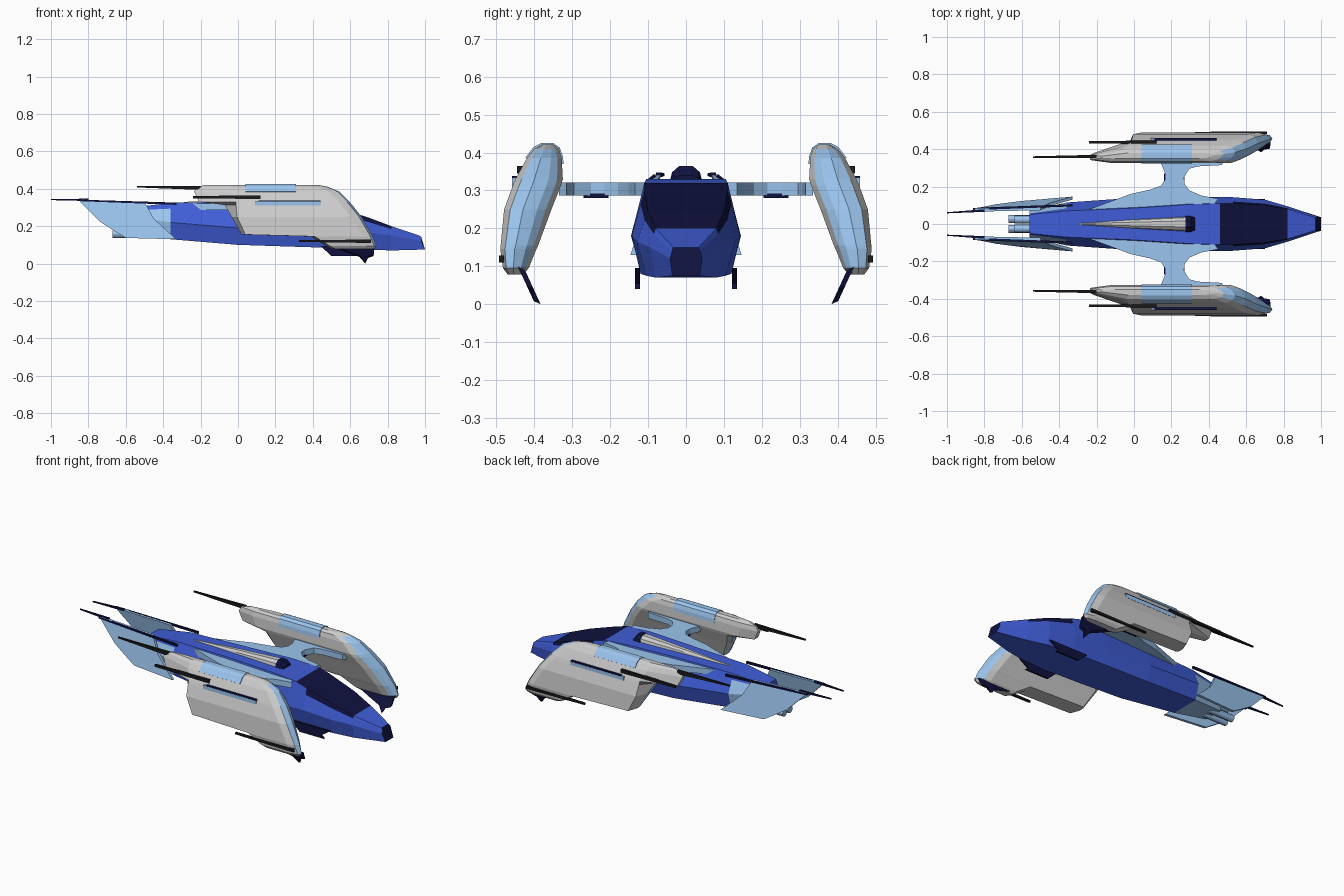
import bpy, bmesh
from mathutils import Vector

if "Cube" in bpy.data.objects:
    bpy.data.objects.remove(bpy.data.objects["Cube"])


def material(name, rgb):
    m = bpy.data.materials.new(name)
    m.diffuse_color = (*rgb, 1)
    m.use_nodes = True
    m.node_tree.nodes["Principled BSDF"].inputs["Base Color"].default_value = m.diffuse_color
    return m


BLUE = material("blue", (0.05, 0.11, 0.68))
NAVY = material("navy", (0.005, 0.006, 0.05))
SKY = material("sky", (0.33, 0.56, 0.86))
WHITE = material("white", (0.78, 0.78, 0.80))
BLACK = material("black", (0.01, 0.01, 0.012))


def build(name, verts, faces, mats, mirror=True):
    me = bpy.data.meshes.new(name)
    me.from_pydata(verts, [], faces)
    bm = bmesh.new()
    bm.from_mesh(me)
    bmesh.ops.recalc_face_normals(bm, faces=bm.faces)
    bm.to_mesh(me)
    bm.free()
    ob = bpy.data.objects.new(name, me)
    bpy.context.collection.objects.link(ob)
    for m in mats:
        me.materials.append(m)
    if mirror:
        mod = ob.modifiers.new("mirror", "MIRROR")
        mod.use_axis = (False, True, False)
    return ob


def loft(name, rings, mats, mirror=True):
    """Skin closed rings; side face (i, j) has index i * n + j, then two caps."""
    n = len(rings[0])
    verts = [v for r in rings for v in r]
    faces = [(i * n + j, i * n + (j + 1) % n, (i + 1) * n + (j + 1) % n, (i + 1) * n + j)
             for i in range(len(rings) - 1) for j in range(n)]
    faces += [tuple(range(n)), tuple(range(len(verts) - n, len(verts)))]
    return build(name, verts, faces, mats, mirror)


def prism(name, pts, offset, mat, mirror=True):
    a = [Vector(p) for p in pts]
    return loft(name, [a, [p + Vector(offset) for p in a]], [mat], mirror)


def bar(name, a, b, ra, rb, mat, mirror=True):
    """Square tapered bar running along x; radii are (y, z) half sizes."""
    corners = ((-1, -1), (1, -1), (1, 1), (-1, 1))
    return loft(name, [[(p[0], p[1] + s * r[0], p[2] + t * r[1]) for s, t in corners]
                       for p, r in ((a, ra), (b, rb))], [mat], mirror)


# Hull: x, top half width and z, widest half width and z, bottom half width and z
sections = [
    (-.56, .05, .30, .07, .25, .06, .15),
    (-.36, .07, .325, .115, .22, .09, .13),
    (0, .085, .33, .14, .19, .115, .10),
    (.30, .105, .33, .145, .18, .12, .09),
    (.46, .11, .32, .144, .18, .12, .085),
    (.53, .11, .30, .143, .18, .12, .08),
    (.70, .10, .245, .13, .165, .105, .075),
    (.82, .08, .20, .095, .15, .08, .07),
    (.98, .034, .15, .042, .12, .036, .075)]
rings = []
for x, wt, zt, wm, zm, wb, zb in sections:
    tip = .02 if x > .9 else 0
    half = [(wt, zt, -tip / 2), (wt + (wm - wt) * .3, zt + (zm - zt) * .3, 0),
            (wm, zm, 0), (wb, zb, tip)]
    rings.append([(x + d, y, z) for y, z, d in half] +
                 [(x + d, -y, z) for y, z, d in reversed(half)])
hull = loft("hull", rings, [BLUE, NAVY, SKY], False)
polys = hull.data.polygons
for i, j in [(4, 7)] + [(i, j) for i in (5, 6) for j in (0, 6, 7)]:
    polys[i * 8 + j].material_index = 1      # canopy glass
for j in range(1, 6):
    polys[j].material_index = 2              # tail wrap
polys[len(polys) - 1].material_index = 1     # nose cap

# Dorsal ridge and its dark intake
arc = [(-1, -.1), (-.85, .55), (-.4, 1), (.4, 1), (.85, .55), (1, -.1)]
loft("dorsal_ridge", [[(x, y * w, z + t * h) for y, t in arc]
     for x, w, z, h in ((-.29, .004, .323, .006), (0, .025, .328, .02),
                        (.28, .04, .33, .033))], [WHITE], False)
loft("dorsal_intake", [[(x, y * w, .328 + t * h) for y, t in arc]
     for x, w, h in ((.275, .043, .037), (.305, .043, .037), (.325, .036, .012))],
     [NAVY], False)

# Wings with curved edges
wing = [(-.29, .06), (-.14, .115), (-.02, .16), (.09, .185), (.145, .205), (.165, .235),
        (.165, .275), (.14, .335), (.48, .335), (.47, .315), (.34, .308), (.295, .295),
        (.268, .25), (.27, .215), (.295, .18), (.36, .152), (.45, .135), (.40, .06)]
prism("wing", [(x, y, .287) for x, y in wing], (0, 0, .034), SKY)
prism("wing_pod", [(.16, .205, .28), (.27, .205, .28), (.27, .27, .28), (.16, .27, .28)],
      (0, 0, .012), NAVY)

# Nacelles: z, rear x, front x, inner y, outer y, rear chamfer length
levels = [(.078, .50, .72, .43, .47, .02), (.095, .47, .735, .415, .483, .02),
          (.145, .39, .715, .395, .49, .02), (.155, .02, .71, .39, .489, .02),
          (.25, -.035, .655, .355, .48, .03), (.313, -.07, .605, .33, .457, .06),
          (.33, -.21, .59, .325, .45, .2), (.385, -.235, .535, .328, .42, .2),
          (.41, -.22, .475, .335, .40, .18), (.421, -.17, .42, .35, .38, .14)]
rings = []
for z, xb, xf, yi, yo, c in levels:
    w = yo - yi
    rings.append([(xb, yi + w * .15, z), (xb, yi + w * .45, z), (xb + c, yo, z),
                  (xf - .05, yo, z), (xf - .008, yo - w * .13, z), (xf + .006, yo - w * .4, z),
                  (xf - .012, yi + w * .3, z), (xf - .035, yi + w * .12, z),
                  (xf - .075, yi, z), (xb + c * .5, yi, z)])
nacelle = loft("nacelle", rings, [WHITE, SKY, BLACK])
for i in range(1, 8):
    for j in (4, 5, 6):
        nacelle.data.polygons[i * 10 + j].material_index = 1   # front glazing
for i in range(3, 5):
    nacelle.data.polygons[i * 10].material_index = 1           # rear exhaust

# Panel wrapped over each nacelle's top
saddle = [(.323, .37), (.325, .39), (.333, .413), (.35, .425), (.382, .425),
          (.403, .414), (.424, .386), (.40, .37)]
prism("nacelle_panel", [(.04, y, z) for y, z in saddle], (.27, 0, 0), SKY)

# Slot, rods and spikes on the nacelles
bar("nacelle_slot", (.09, .451, .322), (.44, .451, .322), (.008, .011), (.008, .011), SKY)
bar("slot_shadow", (.11, .45, .334), (.44, .45, .334), (.009, .004), (.009, .004), NAVY)
bar("rear_rod", (-.24, .437, .355), (.12, .437, .355), (.007, .006), (.009, .01), BLACK)
bar("front_rod", (.325, .487, .121), (.71, .487, .119), (.006, .005), (.007, .009), BLACK)
bar("rear_spike", (-.54, .358, .411), (-.2, .362, .405), (.004, .004), (.008, .011), BLACK)

# Hooked blades below the nacelles and the hull
hook = [(.50, .09), (.73, .09), (.725, .04), (.695, .03), (.68, 0), (.65, .035), (.58, .06)]
prism("nacelle_hook", [(x, .425 - (.09 - z) * .46, z) for x, z in hook], (0, .018, .008), NAVY)
blade = [(.44, .095), (.50, .04), (.66, .04), (.64, .055), (.70, .095)]
prism("hull_blade", [(x, .122, z) for x, z in blade], (0, .012, 0), NAVY)

# Tail fins leaning outward, trimmed with dark strips and spikes
fin = [(-.85, .342), (-.50, .33), (-.45, .24), (-.33, .13), (-.60, .137), (-.67, .18),
       (-.74, .225), (-.84, .325)]
prism("tail_fin", [(x, .066 + (.342 - z) * .2 + max(0, x + .55) * .1, z) for x, z in fin],
      (0, .016, 0), SKY)
bar("fin_strip", (-.86, .08, .338), (-.33, .1, .32), (.006, .004), (.006, .006), NAVY)
bar("tail_spike", (-1, .06, .342), (-.80, .072, .341), (.003, .003), (.007, .006), NAVY)

# Engine tubes
for k, (y, z, x0) in enumerate(((.026, .157, -.67), (.024, .205, -.64))):
    bpy.ops.mesh.primitive_cylinder_add(vertices=12, radius=.021, depth=.16,
                                        location=(0, 0, 0), rotation=(0, 1.5708, 0))
    tube = bpy.context.object
    bpy.ops.object.transform_apply(location=True, rotation=True, scale=True)
    for v in tube.data.vertices:
        v.co += Vector((x0 + .08, y, z))
    tube.name = f"engine_tube_{k + 1}"
    tube.data.materials.append(SKY)
    tube.modifiers.new("mirror", "MIRROR").use_axis = (False, True, False)
    bpy.ops.object.shade_smooth_by_angle()
